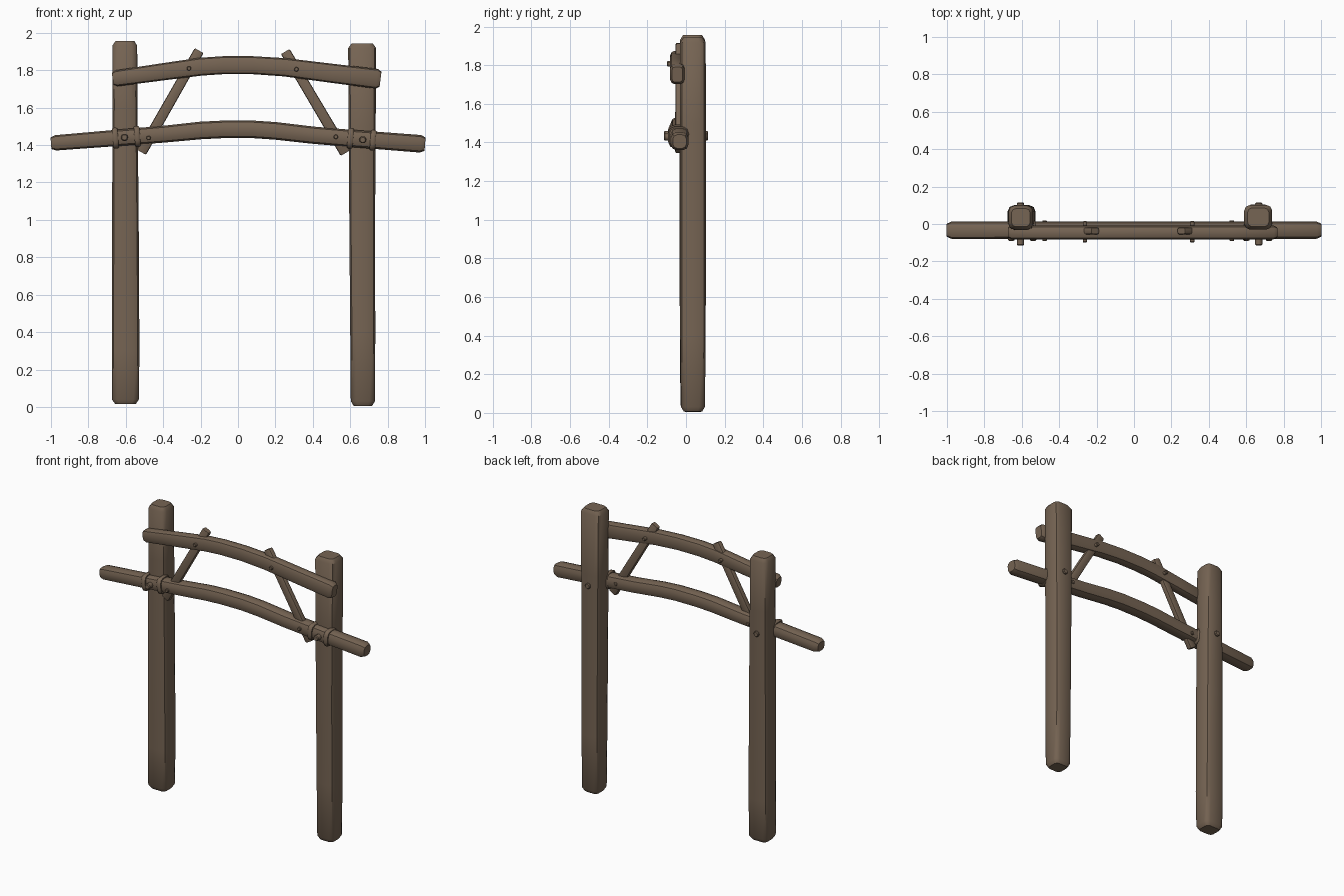
import bpy, bmesh, math
from mathutils import Vector

if "Cube" in bpy.data.objects:
    bpy.data.objects.remove(bpy.data.objects["Cube"])

wood = bpy.data.materials.new("weathered brown wood")
wood.diffuse_color = (0.181, 0.128, 0.087, 1)
wood.use_nodes = True
wood.node_tree.nodes["Principled BSDF"].inputs["Base Color"].default_value = wood.diffuse_color


def finish(name, bm, angle=38):
    bmesh.ops.recalc_face_normals(bm, faces=bm.faces)
    me = bpy.data.meshes.new(name)
    bm.to_mesh(me)
    bm.free()
    me.materials.append(wood)
    me.shade_smooth()
    me.set_sharp_from_angle(angle=math.radians(angle))
    ob = bpy.data.objects.new(name, me)
    bpy.context.collection.objects.link(ob)
    return ob


def section(a, b, r):
    """Rounded rectangle: half sizes a (in the xz plane) and b (along y)."""
    r *= min(a, b)
    pts = []
    for k, (sx, sy) in enumerate([(1, 1), (-1, 1), (-1, -1), (1, -1)]):
        for j in range(3):
            t = math.radians(90 * k + 45 * j)
            pts.append((sx * (a - r) + r * math.cos(t), sy * (b - r) + r * math.sin(t)))
    return pts


def timber(name, path, r=0.5, cap=0.02, shrink=0.76):
    """Sweep along (x, z, y, half_a, half_b) stations, with chamfered ends."""
    P = [Vector(p) for p in path]
    n = len(P)
    rings = []
    for i, p in enumerate(P):
        q, s = P[max(i - 1, 0)], P[min(i + 1, n - 1)]
        t = Vector((s[0] - q[0], 0, s[1] - q[1])).normalized()
        c = Vector((p[0], p[2], p[1]))
        if i == 0:
            rings += [(c, t, p[3], p[4], shrink), (c + t * cap, t, p[3], p[4], 1)]
        elif i == n - 1:
            rings += [(c - t * cap, t, p[3], p[4], 1), (c, t, p[3], p[4], shrink)]
        else:
            rings.append((c, t, p[3], p[4], 1))
    bm = bmesh.new()
    loops = []
    for c, t, a, b, k in rings:
        u = Vector((t.z, 0, -t.x))
        loops.append([bm.verts.new(c + u * x * k + Vector((0, y * k, 0)))
                      for x, y in section(a, b, r)])
    for A, B in zip(loops, loops[1:]):
        for j in range(len(A)):
            m = (j + 1) % len(A)
            bm.faces.new((A[j], A[m], B[m], B[j]))
    bm.faces.new(loops[0])
    bm.faces.new(loops[-1])
    return finish(name, bm)


def peg(name, x, z, y0, y1, rad, sides=10):
    bm = bmesh.new()
    loops = []
    e = rad * 0.3
    for y, k in ((y0, 0.75), (y0 + e, 1), (y1 - e, 1), (y1, 0.75)):
        loops.append([bm.verts.new((x + k * rad * math.cos(2 * math.pi * j / sides), y,
                                    z + k * rad * math.sin(2 * math.pi * j / sides)))
                      for j in range(sides)])
    for A, B in zip(loops, loops[1:]):
        for j in range(sides):
            m = (j + 1) % sides
            bm.faces.new((A[j], A[m], B[m], B[j]))
    bm.faces.new(loops[0])
    bm.faces.new(loops[-1])
    finish(name, bm)


# Upright posts
timber("left_post", [(-0.602, 0.015, 0.034, 0.072, 0.062), (-0.601, 0.3, 0.034, 0.074, 0.066),
                     (-0.602, 1.0, 0.034, 0.071, 0.067), (-0.604, 1.6, 0.034, 0.067, 0.067),
                     (-0.605, 1.957, 0.034, 0.066, 0.064)], r=0.48, cap=0.025)
timber("right_post", [(0.668, 0.006, 0.036, 0.065, 0.062), (0.667, 0.4, 0.036, 0.067, 0.066),
                      (0.664, 1.0, 0.036, 0.069, 0.067), (0.664, 1.5, 0.036, 0.072, 0.067),
                      (0.664, 1.943, 0.036, 0.075, 0.066)], r=0.48, cap=0.025)

# Lower and upper arched beams
low = [(-1.0, 1.41, 0.041), (-0.6, 1.442, 0.044), (-0.4, 1.458, 0.045), (-0.2, 1.478, 0.047),
       (-0.08, 1.484, 0.047), (0.08, 1.484, 0.047), (0.2, 1.476, 0.047), (0.4, 1.453, 0.046),
       (0.6, 1.436, 0.046), (1.0, 1.405, 0.047)]
timber("lower_beam", [(x, z, -0.033, a, 0.046) for x, z, a in low], r=0.65, cap=0.025)
up = [(-0.67, 1.754, 0.043), (-0.4, 1.792, 0.046), (-0.2, 1.819, 0.048), (-0.08, 1.827, 0.048),
      (0.08, 1.827, 0.048), (0.25, 1.816, 0.049), (0.5, 1.784, 0.051), (0.762, 1.752, 0.053)]
timber("upper_beam", [(x, z, -0.045, a, 0.037) for x, z, a in up], r=0.65, cap=0.02)

# Diagonal braces
for side, bot, top in (("left", (-0.517, 1.362), (-0.208, 1.905)),
                       ("right", (0.574, 1.357), (0.253, 1.9))):
    timber(side + "_brace", [(*bot, -0.037, 0.029, 0.019), (*top, -0.037, 0.027, 0.018)],
           r=0.5, cap=0.008, shrink=0.85)

# Binding rings around the lower beam
for i, (x, z, tilt) in enumerate([(-0.656, 1.437, 0.08), (-0.539, 1.447, 0.08),
                                  (0.601, 1.436, -0.08), (0.722, 1.426, -0.08)]):
    d = Vector((math.cos(tilt), 0, math.sin(tilt))) * 0.015
    timber("binding_ring_%d" % (i + 1),
           [(x - d.x, z - d.z, -0.037, 0.056, 0.055), (x + d.x, z + d.z, -0.037, 0.056, 0.055)],
           r=0.6, cap=0.008, shrink=0.9)

# Large pegs through the posts, small pegs through the braces
for side, x, z in (("left", -0.607, 1.441), ("right", 0.667, 1.428)):
    peg(side + "_post_peg", x, z, -0.115, 0.115, 0.019)
for side, x, z in (("left", -0.262, 1.81), ("right", 0.312, 1.805)):
    peg(side + "_upper_pin", x, z, -0.098, 0.015, 0.012)
for side, x, z in (("left", -0.478, 1.438), ("right", 0.523, 1.444)):
    peg(side + "_lower_pin", x, z, -0.092, 0.02, 0.012)
